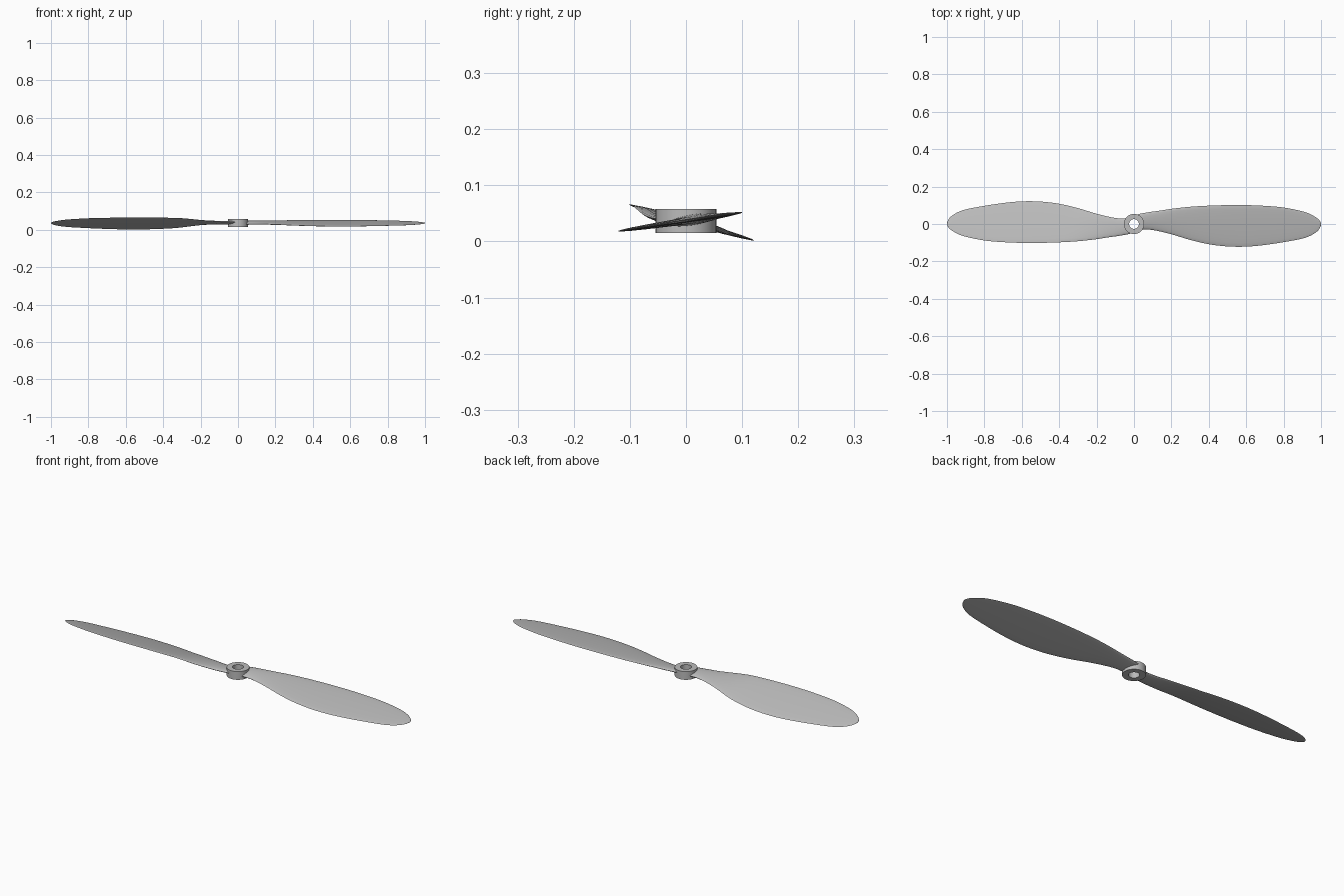
import bpy, bmesh, math

cube = bpy.data.objects.get("Cube")
if cube:
    bpy.data.objects.remove(cube)

grey = bpy.data.materials.new("plain grey")
grey.use_nodes = True
COLOUR = (0.5, 0.5, 0.5, 1)
grey.diffuse_color = COLOUR
grey.node_tree.nodes["Principled BSDF"].inputs["Base Color"].default_value = COLOUR

MID_Z = 0.0365

# Blade stations: distance out, rear edge y, front edge y, thickness
STATIONS = [
    (0.045, 0.05, -0.03, 0.02), (0.1, 0.064, -0.032, 0.017),
    (0.2, 0.081, -0.055, 0.013), (0.3, 0.092, -0.085, 0.012),
    (0.4, 0.098, -0.108, 0.011), (0.5, 0.101, -0.12, 0.01),
    (0.6, 0.101, -0.121, 0.009), (0.7, 0.097, -0.112, 0.008),
    (0.8, 0.088, -0.097, 0.007), (0.9, 0.068, -0.078, 0.006),
    (0.95, 0.049, -0.059, 0.005), (0.985, 0.026, -0.034, 0.004),
    (1.0, 0.005, -0.006, 0.002),
]


def smooth_rows(rows, steps):
    """Catmull-Rom curve through the stations."""
    pts = [rows[0]] + rows + [rows[-1]]
    out = []
    for a, b, c, d in zip(pts, pts[1:], pts[2:], pts[3:]):
        for i in range(steps):
            t = i / steps
            out.append([0.5 * (2 * q + (r - p) * t + (2 * p - 5 * q + 4 * r - s) * t * t
                               + (3 * q - p - 3 * r + s) * t ** 3)
                        for p, q, r, s in zip(a, b, c, d)])
    return out + [list(rows[-1])]


def finish(name, bm, angle):
    bmesh.ops.recalc_face_normals(bm, faces=bm.faces)
    mesh = bpy.data.meshes.new(name)
    bm.to_mesh(mesh)
    bm.free()
    mesh.materials.append(grey)
    obj = bpy.data.objects.new(name, mesh)
    bpy.context.collection.objects.link(obj)
    bpy.ops.object.select_all(action="DESELECT")
    obj.select_set(True)
    bpy.context.view_layer.objects.active = obj
    bpy.ops.object.shade_smooth_by_angle(angle=math.radians(angle))
    return obj


def bridge(bm, loops, closed=False):
    """Skin a list of closed vertex rings."""
    pairs = list(zip(loops, loops[1:]))
    if closed:
        pairs.append((loops[-1], loops[0]))
    for a, b in pairs:
        n = len(a)
        for i in range(n):
            bm.faces.new((a[i], a[(i + 1) % n], b[(i + 1) % n], b[i]))


def blade(name, turn, root_pitch, pitch):
    """Lofted thin aerofoil, its pitch easing in from the root."""
    bm = bmesh.new()
    loops = []
    sides = 20
    for x, rear, front, thick in smooth_rows(STATIONS, 4):
        ease = min(1, max(0, (x - 0.05) / 0.3))
        slope = root_pitch + (pitch - root_pitch) * ease * ease * (3 - 2 * ease)
        skew = max(0, 0.035 - 0.35 * (x - 0.045))
        ring = []
        for i in range(sides):
            a = math.tau * i / sides
            f = 0.5 + 0.5 * math.cos(a)
            y = front + (rear - front) * f
            bulge = 0.5 * thick * math.sin(a)
            px, pz = x - skew * f, MID_Z + slope * y + bulge
            ring.append(bm.verts.new((px * turn, y * turn, pz)))
        loops.append(ring)
    bridge(bm, loops)
    bm.faces.new(loops[0])
    bm.faces.new(loops[-1])
    return finish(name, bm, 60)


# Two blades, half a turn apart
blade("left_blade", 1, 0.15, 0.15)
blade("right_blade", -1, 0.08, 0.285)

# Hub ring with a shaft hole
bm = bmesh.new()
loops = []
for r, z in [(0.026, 0.015), (0.054, 0.015), (0.054, 0.058), (0.026, 0.058)]:
    loops.append([bm.verts.new((r * math.cos(math.tau * i / 48),
                                r * math.sin(math.tau * i / 48), z)) for i in range(48)])
bridge(bm, loops, closed=True)
finish("hub", bm, 30)
